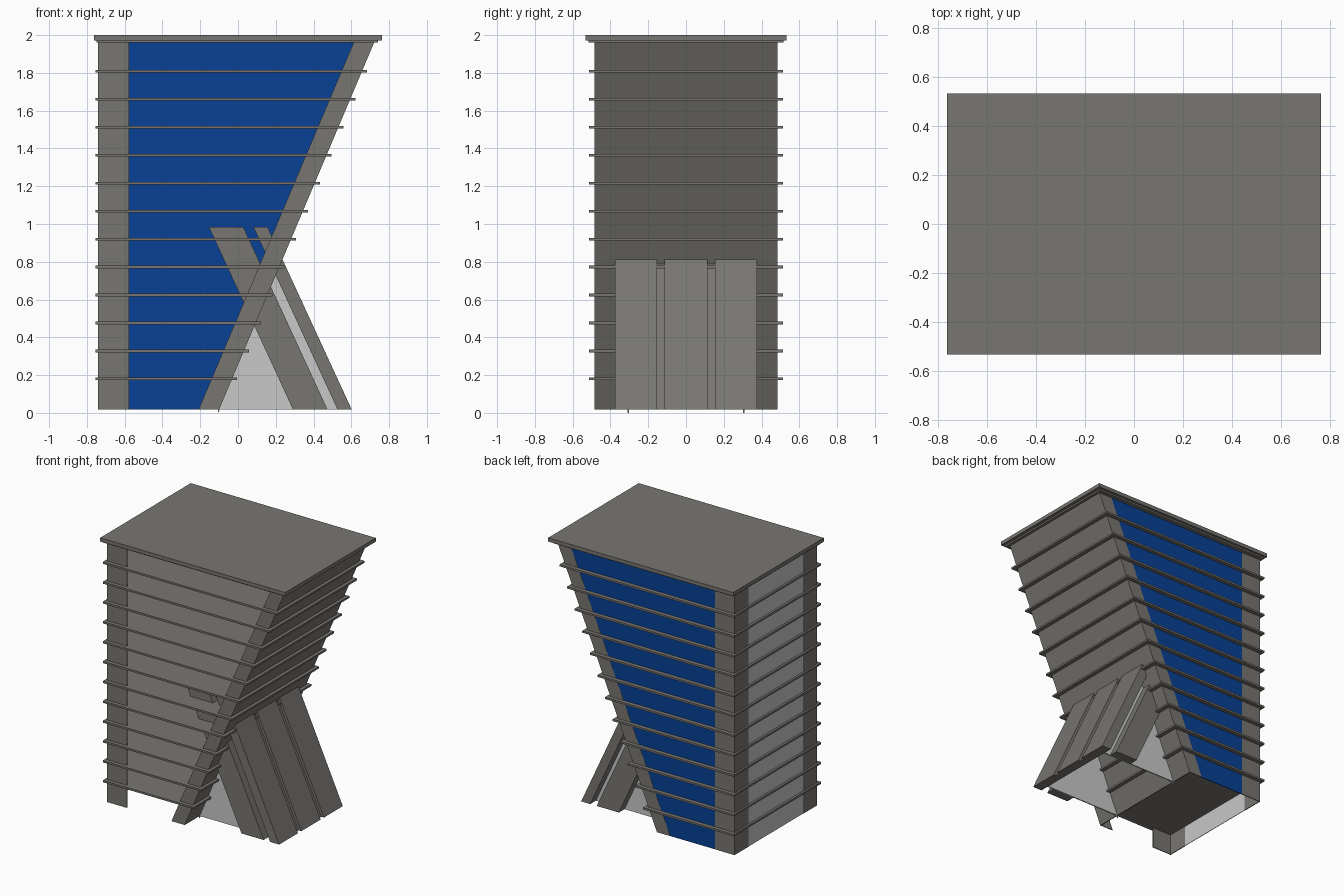
import bpy
import bmesh

cube = bpy.data.objects.get("Cube")
if cube:
    bpy.data.objects.remove(cube)


def material(name, rgb):
    m = bpy.data.materials.new(name)
    m.use_nodes = True
    m.diffuse_color = (*rgb, 1)
    m.node_tree.nodes["Principled BSDF"].inputs["Base Color"].default_value = (*rgb, 1)
    return m


GREY = material("warm_grey_concrete", (0.19, 0.18, 0.168))
BLUE = material("blue_glass", (0.002, 0.053, 0.3))
PALE = material("pale_panel", (0.58, 0.58, 0.58))


def prism(name, outline, y0, y1, mat):
    """Extrude an x-z outline from y0 to y1."""
    bm = bmesh.new()
    face = bm.faces.new([bm.verts.new((x, y0, z)) for x, z in outline])
    out = bmesh.ops.extrude_face_region(bm, geom=[face])
    verts = [v for v in out["geom"] if isinstance(v, bmesh.types.BMVert)]
    bmesh.ops.translate(bm, verts=verts, vec=(0, y1 - y0, 0))
    bmesh.ops.recalc_face_normals(bm, faces=bm.faces)
    mesh = bpy.data.meshes.new(name)
    bm.to_mesh(mesh)
    bm.free()
    mesh.materials.append(mat)
    ob = bpy.data.objects.new(name, mesh)
    bpy.context.collection.objects.link(ob)


def box(name, x0, x1, y0, y1, z0, z1, mat):
    prism(name, [(x0, z0), (x1, z0), (x1, z1), (x0, z1)], y0, y1, mat)


BASE, EAVE = 0.018, 1.965
LEFT, POST, LEAN_TRIM = -0.74, 0.163, 0.109
DEPTH, SKIN = 0.485, 0.006


def lean(z):
    """Outer x of the leaning side at a height."""
    return -0.10 + 0.4225 * (z - BASE)


def leaning(name, width, y0, y1):
    lo, hi = lean(BASE), lean(EAVE)
    prism(name, [(lo - width, BASE), (lo, BASE), (hi, EAVE), (hi - width, EAVE)],
          y0, y1, GREY)


def brace(name, x0, x1, y0, y1):
    """Plank leaning against the tower, cut level at both ends."""
    top, run = 0.985, 0.446
    prism(name, [(x0, BASE), (x1, BASE), (x1 - run, top), (x0 - run, top)],
          y0, y1, GREY)


# Thin cladding wrapped round the corners, front and back
for side, s in (("front", -1), ("back", 1)):
    outer, inner = s * DEPTH, s * (DEPTH - SKIN)
    box(side + "_upright_trim", LEFT, LEFT + POST, inner, outer, BASE, EAVE, GREY)
    box(side + "_upright_return", LEFT, LEFT + SKIN, s * (DEPTH - POST), inner,
        BASE, EAVE, GREY)
    leaning(side + "_leaning_trim", LEAN_TRIM, inner, outer)

# Walls between the corners
leaning("leaning_wall", SKIN, SKIN - DEPTH, DEPTH - SKIN)
box("upright_wall_panel", LEFT + 0.002, LEFT + SKIN, POST - DEPTH, DEPTH - POST,
    BASE, EAVE, PALE)

# Glass closing the back
prism("back_glass", [(LEFT + POST, BASE), (lean(BASE) - LEAN_TRIM, BASE),
                     (lean(EAVE) - LEAN_TRIM, EAVE), (LEFT + POST, EAVE)],
      DEPTH - SKIN, DEPTH - 0.001, BLUE)

# Floor slabs running past the walls
for i in range(12):
    z = 0.18 + i * 0.148
    box("floor_slab_%d" % (i + 1), -0.755, lean(z) + 0.027, -0.514, 0.514,
        z - 0.007, z + 0.007, GREY)

# Roof
box("roof_underplate", -0.75, 0.74, -0.515, 0.515, 1.96, 1.972, GREY)
box("roof", -0.763, 0.763, -0.533, 0.533, 1.972, 2.0, GREY)

# Leaning buttress: grooved outer board and inner side strips
brace("buttress_board", 0.527, 0.58, -0.375, 0.375)
for name, y0, y1 in (("front", -0.375, -0.153), ("middle", -0.113, 0.113),
                     ("back", 0.153, 0.375)):
    brace(name + "_board_face", 0.58, 0.602, y0, y1)
for name, y0, y1 in (("front", -0.375, -0.309), ("back", 0.309, 0.375)):
    brace(name + "_side_strip", 0.291, 0.474, y0, y1)

# Thin panels closing the sides of the buttress
for name, y in (("front", -0.305), ("back", 0.305)):
    prism(name + "_buttress_panel", [(-0.105, 0), (-0.095, BASE), (0.54, BASE),
                                     (0.2, 0.77), (-0.105, BASE)],
          y - 0.004, y + 0.004, PALE)
